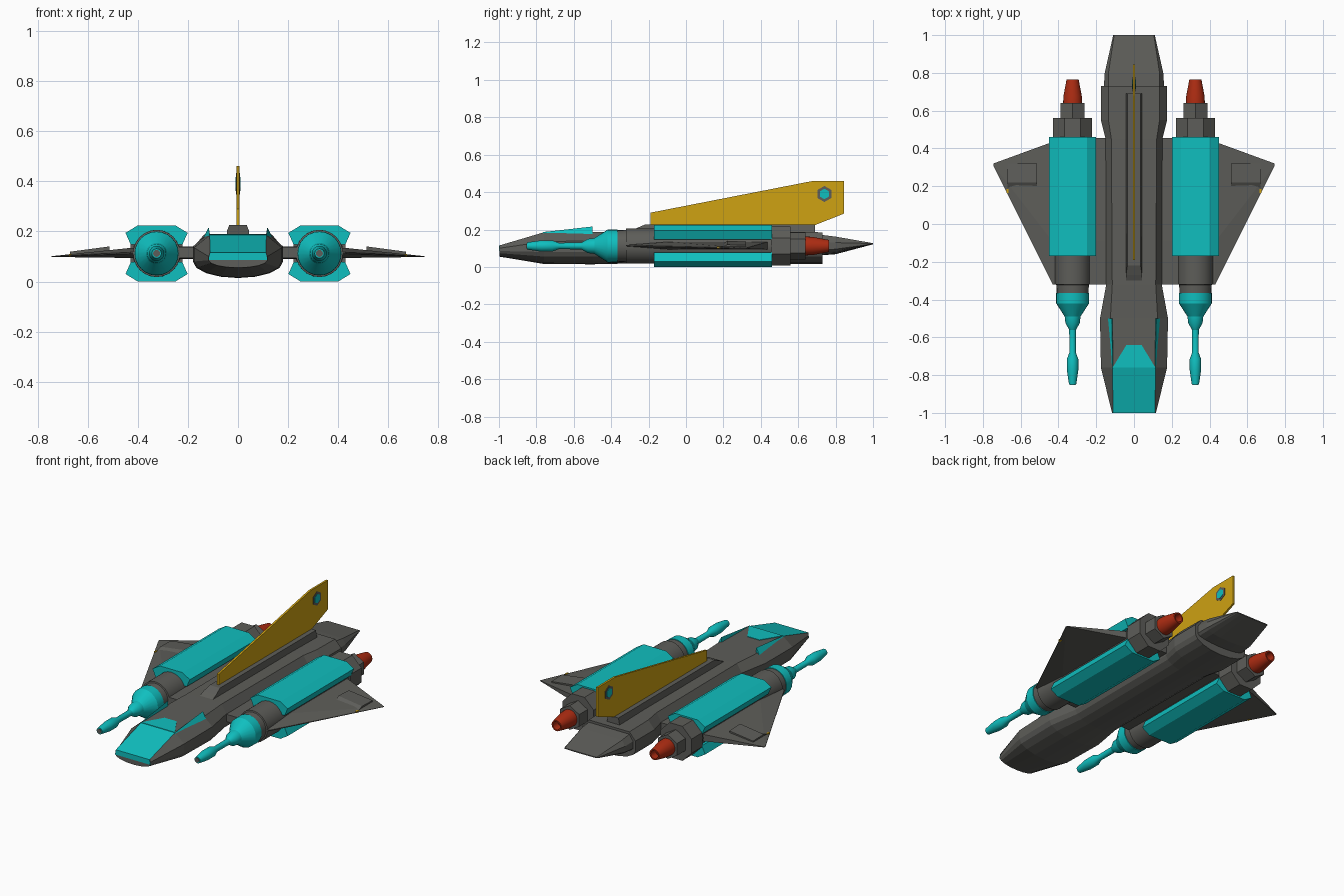
import bpy, bmesh, math

if "Cube" in bpy.data.objects:
    bpy.data.objects.remove(bpy.data.objects["Cube"])


def material(name, rgb):
    m = bpy.data.materials.new(name)
    m.diffuse_color = (*rgb, 1)
    m.use_nodes = True
    m.node_tree.nodes["Principled BSDF"].inputs["Base Color"].default_value = m.diffuse_color
    return m


GRAY = material("hull gray", (0.11, 0.11, 0.10))
CYAN = material("cyan", (0.005, 0.52, 0.52))
GOLD = material("gold", (0.62, 0.36, 0.006))
RED = material("red", (0.42, 0.025, 0.006))


def loft(name, rings, mat, mirror=False, smooth=False):
    """Skin a list of equal-length point rings and cap both ends."""
    bm = bmesh.new()
    vs = [[bm.verts.new(p) for p in r] for r in rings]
    n = len(rings[0])
    for a, b in zip(vs, vs[1:]):
        for i in range(n):
            j = (i + 1) % n
            bm.faces.new((a[i], a[j], b[j], b[i]))
    bm.faces.new(vs[0])
    bm.faces.new(vs[-1])
    bmesh.ops.recalc_face_normals(bm, faces=bm.faces)
    me = bpy.data.meshes.new(name)
    bm.to_mesh(me)
    bm.free()
    me.materials.append(mat)
    ob = bpy.data.objects.new(name, me)
    bpy.context.collection.objects.link(ob)
    if smooth:
        bpy.ops.object.select_all(action='DESELECT')
        ob.select_set(True)
        bpy.context.view_layer.objects.active = ob
        bpy.ops.object.shade_smooth_by_angle(angle=math.radians(25))
    if mirror:
        ob.modifiers.new("mirror", 'MIRROR').use_mirror_merge = False
    return ob


CX, CZ = 0.325, 0.112      # engine axis


def lathe(name, profile, mat, sides=24, turn=0.0, smooth=True):
    """Turn (y, radius) pairs around the engine axis."""
    rings = [[(CX + r * math.cos(turn + 2 * math.pi * i / sides), y,
               CZ + r * math.sin(turn + 2 * math.pi * i / sides))
              for i in range(sides)] for y, r in profile]
    return loft(name, rings, mat, True, smooth)


def hull_ring(y, top, w, zt, zu, zl, zb):
    """Flat-topped, round-bellied section."""
    half = [(top, zt), (w, zu), (w, zl)]
    for k in (1, 2, 3):
        a = math.pi / 2 * k / 4
        half.append((w * math.cos(a), zl + (zb - zl) * math.sin(a)))
    pts = half + [(0, zb)] + [(-x, z) for x, z in reversed(half)]
    return [(x, y, z) for x, z in pts]


# Fuselage, with the sloping nose top painted as windscreen
hull = loft("fuselage", [hull_ring(*s) for s in (
    (-0.997, .112, .117, .115, .100, .085, .055),
    (-0.76, .113, .175, .185, .135, .080, .016),
    (-0.50, .125, .180, .187, .140, .080, .014),
    (-0.32, .115, .147, .190, .140, .080, .018),
    (0.45, .120, .150, .190, .140, .080, .018),
    (0.55, .135, .175, .188, .140, .080, .016),
    (0.73, .135, .175, .185, .140, .080, .016))], GRAY)
hull.data.materials.append(CYAN)
for f in hull.data.polygons:
    if f.center.y < -0.76 and f.normal.z > 0.5 and abs(f.center.x) < 0.01:
        f.material_index = 1

# Tail wedge
loft("tail", [hull_ring(*s) for s in (
    (0.72, .135, .160, .172, .135, .090, .062),
    (0.80, .135, .155, .162, .130, .095, .068),
    (1.00, .105, .110, .127, .125, .123, .121))], GRAY)

# Windscreen plates on nose tip and roof
loft("nose_plate", [[(x, y, z) for x, z in
                     ((-.112, .115), (.112, .115), (.117, .085), (-.117, .085))]
                    for y in (-1.0, -0.99)], CYAN)
loft("roof_window", [[(x, y, z + dz) for x, y, z in
                      ((-.113, -.76, .185), (.113, -.76, .185),
                       (.04, -.64, .186), (-.04, -.64, .186))]
                     for dz in (-.004, .003)], CYAN)

# Slim blades beside the cockpit
loft("cockpit_blade", [
    [(.110, -.765, .175), (.113, -.765, .186), (.135, -.765, .160)],
    [(.112, -.50, .175), (.117, -.50, .216), (.140, -.50, .172)]], CYAN, True)

# Spine ridge and tail fin
spine = ((-.32, .18), (-.27, .205), (-.22, .226), (.69, .226), (.69, .18))
loft("spine", [[(x * (1 if z < .22 else .8), y, z) for y, z in spine]
               for x in (-.043, .043)], GRAY)
fin = ((-.19, .22), (-.19, .29), (.68, .46), (.845, .46), (.845, .285), (.68, .22))
loft("tail_fin", [[(x, y, z) for y, z in fin] for x in (-.006, .006)], GOLD)

# Plain hexagonal hatch on the fin
for name, r, t, mat in (("fin_hatch_rim", .043, .008, GRAY),
                        ("fin_hatch", .028, .010, CYAN)):
    loft(name, [[(x, .74 + r * math.sin(i * math.pi / 3),
                  .39 + r * math.cos(i * math.pi / 3)) for i in range(6)]
                for x in (-t, t)], mat)

# Engine pods
lathe("engine_core", ((-.37, .084), (-.322, .086), (-.32, .094), (.47, .096)), GRAY)
lathe("engine_rear_collar", ((.455, .112), (.56, .112)), GRAY, 8, math.pi / 8, False)
lathe("engine_hex_block", ((.55, .073), (.64, .073)), GRAY, 6, math.pi / 2, False)
lathe("exhaust_nozzle", ((.635, .050), (.675, .049), (.765, .032),
                         (.765, .024), (.72, .022)), RED)
lathe("gun_cone", ((-.365, .088), (-.42, .087), (-.49, .042), (-.525, .038),
                   (-.56, .018), (-.68, .017), (-.715, .030), (-.775, .030),
                   (-.85, .019)), CYAN)
lathe("gun_muzzle", ((-.853, .014), (-.84, .014)), GRAY)

# Upper and lower armour shells
shell = ((.103, .035), (.124, .082), (.075, .112))
for name, s in (("upper_shell", 1), ("lower_shell", -1)):
    pts = list(shell) + [(-x, z) for x, z in reversed(shell)]
    loft(name, [[(CX + x, y, CZ + s * z) for x, z in pts]
                for y in (-.17, .46)], CYAN, True)


def wing_ring(x, y0, y1, zb, zt, edge):
    """Wing section with a bevelled leading edge."""
    return [(x, y0, (zb + zt) / 2 - edge), (x, y0, (zb + zt) / 2 + edge),
            (x, y0 + (y1 - y0) * .3, zt), (x, y1, zt), (x, y1, zb),
            (x, y0 + (y1 - y0) * .3, zb)]


# Strut, wing and raised flap
loft("wing_strut", [wing_ring(x, -.32, .455, .09, .14, .022) for x in (.12, .30)],
     GRAY, True)
loft("wing", [wing_ring(.30, -.32, .455, .092, .138, .004),
              wing_ring(.43, -.32, .435, .094, .134, .003),
              wing_ring(.745, .31, .32, .098, .101, .001)], GRAY, True)
loft("wing_flap", [
    [(.513, .17, .10), (.513, .22, .140), (.513, .32, .135), (.513, .32, .10)],
    [(.67, .17, .10), (.67, .22, .119), (.67, .32, .116), (.67, .32, .10)]],
    GRAY, True)
loft("wing_marker", [[(x, y, z) for y, z in
                      ((.165, .099), (.185, .099), (.185, .11), (.165, .11))]
                     for x in (.664, .674)], GOLD, True)
